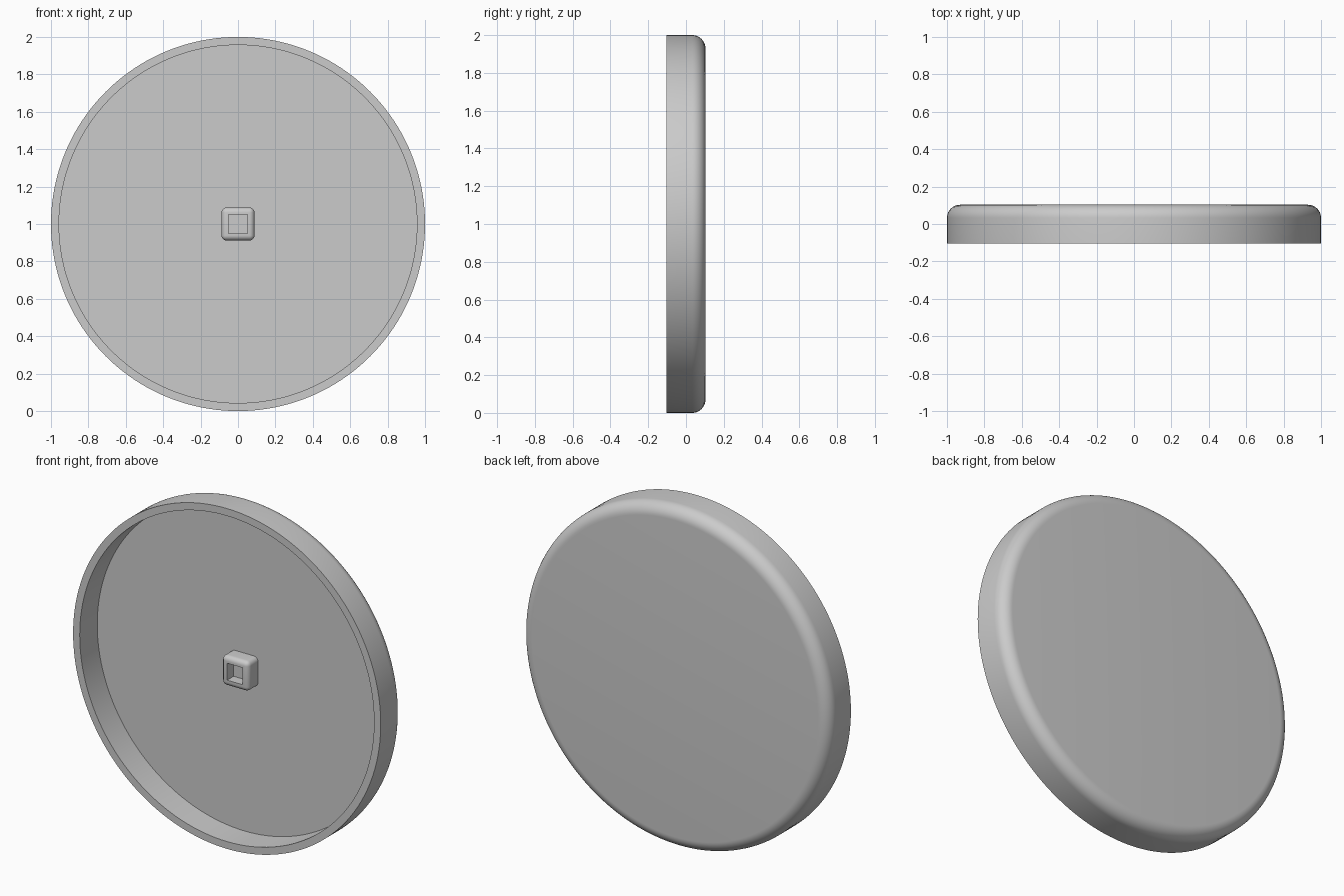
import bpy, bmesh, math
from mathutils import Vector, Matrix

cube = bpy.data.objects.get("Cube")
if cube:
    bpy.data.objects.remove(cube)

grey = bpy.data.materials.new("plain_grey")
grey.use_nodes = True
colour = (0.6, 0.6, 0.6, 1)
grey.diffuse_color = colour
grey.node_tree.nodes["Principled BSDF"].inputs["Base Color"].default_value = colour

CENTRE = Vector((0, 0, 1))
RADIUS, HALF_DEPTH, WALL, ROUND = 1.0, 0.103, 0.043, 0.07
FLOOR_Y = HALF_DEPTH - WALL


def finish(name, bm):
    bmesh.ops.recalc_face_normals(bm, faces=bm.faces)
    mesh = bpy.data.meshes.new(name)
    bm.to_mesh(mesh)
    bm.free()
    mesh.materials.append(grey)
    obj = bpy.data.objects.new(name, mesh)
    bpy.context.collection.objects.link(obj)
    bpy.ops.object.select_all(action="DESELECT")
    obj.select_set(True)
    bpy.context.view_layer.objects.active = obj
    bpy.ops.object.shade_smooth_by_angle(angle=math.radians(35))
    return obj


# Round shell: a (radius, y) profile spun about the y axis
profile = [(0, FLOOR_Y), (RADIUS - WALL, FLOOR_Y),
           (RADIUS - WALL, -HALF_DEPTH), (RADIUS, -HALF_DEPTH)]
for i in range(11):
    a = math.pi / 2 * i / 10
    profile.append((RADIUS - ROUND + ROUND * math.cos(a),
                    HALF_DEPTH - ROUND + ROUND * math.sin(a)))
profile.append((0, HALF_DEPTH))

bm = bmesh.new()
verts = [bm.verts.new(CENTRE + Vector((r, y, 0))) for r, y in profile]
edges = [bm.edges.new(pair) for pair in zip(verts, verts[1:])]
bmesh.ops.spin(bm, geom=verts + edges, cent=CENTRE, axis=(0, 1, 0),
               angle=math.tau, steps=160)
bmesh.ops.remove_doubles(bm, verts=bm.verts, dist=1e-4)
finish("round_shell", bm)

# Socket: rounded block on the inner floor with a square blind hole
HALF, HOLE, EDGE, FRONT_Y, HOLE_DEPTH = 0.088, 0.045, 0.027, -0.03, 0.06
back_y = FLOOR_Y + 0.01
bm = bmesh.new()
bmesh.ops.create_cube(bm, size=1, matrix=(
    Matrix.Translation((0, (FRONT_Y + back_y) / 2, 1))
    @ Matrix.Diagonal((2 * HALF, back_y - FRONT_Y, 2 * HALF, 1))))
outer_edges = [e for e in bm.edges if min(v.co.y for v in e.verts) < 0]
bmesh.ops.bevel(bm, geom=outer_edges, offset=EDGE, segments=6,
                profile=0.5, affect="EDGES")
bm.normal_update()
front = min(bm.faces, key=lambda f: f.calc_center_median().y)
bmesh.ops.inset_region(bm, faces=[front], thickness=HALF - EDGE - HOLE)
hole = bmesh.ops.extrude_discrete_faces(bm, faces=[front])["faces"]
bmesh.ops.translate(bm, vec=(0, HOLE_DEPTH, 0), verts=hole[0].verts)
finish("square_socket", bm)
